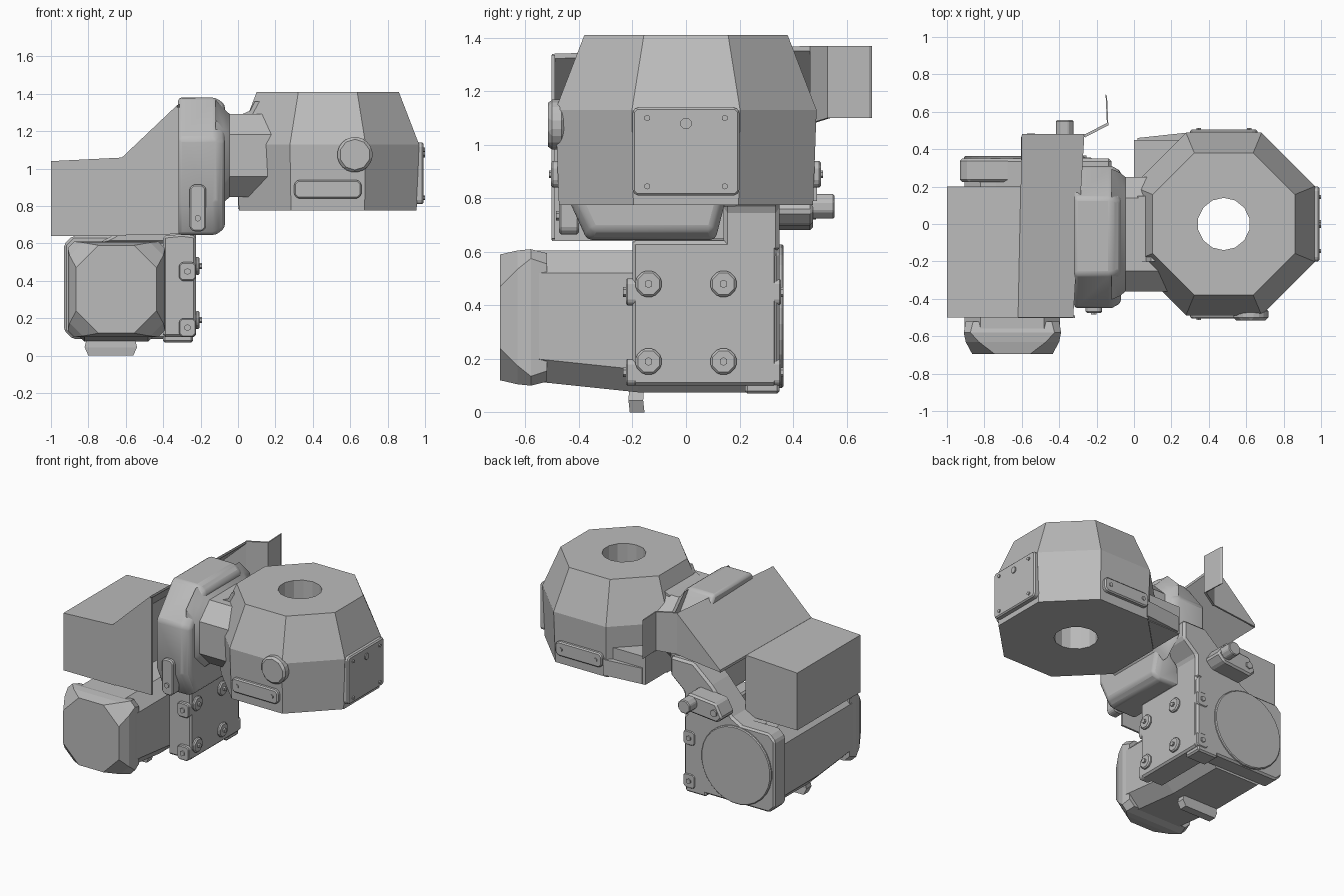
import bpy, bmesh, math

old = bpy.data.objects.get("Cube")
if old:
    bpy.data.objects.remove(old, do_unlink=True)

metal = bpy.data.materials.new("plain_grey_metal")
metal.use_nodes = True
GREY = (0.5, 0.5, 0.5, 1)
metal.diffuse_color = GREY
metal.node_tree.nodes["Principled BSDF"].inputs["Base Color"].default_value = GREY


def place(axis, u, v, w):
    """Map profile coordinates u, v and depth w to space."""
    return {"x": (w, u, v), "y": (u, w, v), "z": (u, v, w)}[axis]


def loft(name, rings, bevel=0, segments=1, smooth=0):
    bm = bmesh.new()
    loops = [[bm.verts.new(p) for p in ring] for ring in rings]
    n = len(loops[0])
    for a, b in zip(loops, loops[1:]):
        for i in range(n):
            j = (i + 1) % n
            bm.faces.new((a[i], a[j], b[j], b[i]))
    bm.faces.new(loops[0][::-1])
    bm.faces.new(loops[-1])
    bmesh.ops.recalc_face_normals(bm, faces=bm.faces)
    mesh = bpy.data.meshes.new(name)
    bm.to_mesh(mesh)
    bm.free()
    mesh.materials.append(metal)
    obj = bpy.data.objects.new(name, mesh)
    bpy.context.collection.objects.link(obj)
    if bevel:
        mod = obj.modifiers.new("edge", "BEVEL")
        mod.width, mod.segments = bevel, segments
        mod.limit_method = "ANGLE"
    if smooth:
        bpy.ops.object.select_all(action="DESELECT")
        obj.select_set(True)
        bpy.context.view_layer.objects.active = obj
        bpy.ops.object.shade_smooth_by_angle(angle=math.radians(smooth))
    return obj


def prism(name, axis, pts, lo, hi, **kw):
    return loft(name, [[place(axis, u, v, w) for u, v in pts] for w in (lo, hi)], **kw)


def box(name, x, y, z, **kw):
    pts = [(x[0], y[0]), (x[1], y[0]), (x[1], y[1]), (x[0], y[1])]
    return prism(name, "z", pts, z[0], z[1], **kw)


def ngon(n, r, u=0, v=0, turn=0.5):
    return [(u + r * math.cos((i + turn) * math.tau / n),
             v + r * math.sin((i + turn) * math.tau / n)) for i in range(n)]


def disc(name, axis, u, v, lo, hi, r, n=8, **kw):
    return prism(name, axis, ngon(n, r, u, v), lo, hi, **kw)


def cut_square(u, v, hu, hv, c):
    """Rectangle with clipped corners."""
    pts = []
    for su, sv in ((1, 1), (-1, 1), (-1, -1), (1, -1)):
        pair = [(u + su * hu, v + sv * (hv - c)), (u + su * (hu - c), v + sv * hv)]
        pts += pair if su * sv > 0 else pair[::-1]
    return pts


# Eight-sided head with a bore through the middle
HX = 0.48
k = 1 / math.cos(math.pi / 8)
head = loft("head_housing", [[(x, y, z) for x, y in ngon(8, a * k, HX)]
            for a, z in ((0.475, 0.775), (0.488, 1.13), (0.38, 1.41))])
cutter = disc("bore_cutter", "z", HX, 0, 0.6, 1.6, 0.14, 14)
cutter.hide_render = True
cutter.hide_viewport = True
bore = head.modifiers.new("bore", "BOOLEAN")
bore.object, bore.solver = cutter, "EXACT"

# Plates and bolts around the head
prism("head_end_plate", "x", cut_square(0, 0.975, 0.2, 0.165, 0.015), 0.94, 0.992, bevel=0.008)
for y in (-0.145, 0.145):
    for z in (0.845, 1.1):
        disc("end_plate_bolt", "x", y, z, 0.98, 1.0, 0.012, 6)
disc("end_plate_plug", "x", 0, 1.08, 0.98, 1.0, 0.022)
for side, label in ((-1, "front"), (1, "back")):
    prism(label + "_head_bar", "y", cut_square(0.48, 0.89, 0.18, 0.05, 0.02),
          side * 0.46, side * 0.505, bevel=0.008)
    for x in (0.345, 0.615):
        disc(label + "_bar_bolt", "y", x, 0.89, side * 0.5, side * 0.512, 0.014, 6)
disc("front_head_cap", "y", 0.625, 1.075, -0.515, -0.45, 0.098, 10, bevel=0.015)

# Waisted neck joining the head to the yoke
loft("neck", [[place("x", u, v, x) for u, v in cut_square(-0.055, 1.07, hy, hz, 0.11)]
     for x, hy, hz in ((-0.12, 0.35, 0.3), (-0.075, 0.33, 0.25), (-0.045, 0.305, 0.222),
                       (0.03, 0.305, 0.222), (0.25, 0.305, 0.222))], smooth=35)
prism("neck_top_flare", "y", [(0.02, 1.25), (0.02, 1.29), (0.065, 1.31), (0.09, 1.36), (0.16, 1.36), (0.16, 1.25)],
      -0.2, 0.15)
box("neck_rear_block", (0.0, 0.25), (0.15, 0.45), (0.785, 0.98))
prism("neck_gusset", "z", [(0.02, 0.46), (0.3, 0.49), (0.28, 0.45), (0.02, 0.45)], 0.79, 0.9)

# Yoke arch
arch = [(-0.45, 0.82), (-0.45, 1.16), (-0.27, 1.38), (0.14, 1.38), (0.31, 1.16),
        (0.31, 0.95), (0.15, 0.8), (0.11, 0.645), (-0.37, 0.645)]
shrunk = [(-0.07 + (y + 0.07) * 0.93, 1.02 + (z - 1.02) * 0.9) for y, z in arch]
loft("yoke", [[(x, y, z) for y, z in ring] for x, ring in
     ((-0.32, arch), (-0.12, arch), (-0.07, shrunk))], bevel=0.018, segments=2, smooth=35)
prism("yoke_front_tab", "y", cut_square(-0.215, 0.79, 0.045, 0.125, 0.02), -0.475, -0.4, bevel=0.008)
disc("yoke_tab_bolt", "y", -0.215, 0.735, -0.485, -0.46, 0.018, 6)

# Gearbox: bolted side flange, thick back plate and raised shoulder
prism("gearbox_flange", "y", [(-0.4, 0.1), (-0.4, 0.64), (-0.3, 0.65), (-0.225, 0.64), (-0.225, 0.1)],
      -0.2, 0.34, bevel=0.012)
prism("gearbox_shoulder", "y", [(-0.75, 0.6), (-0.6, 0.68), (-0.44, 0.86), (-0.3, 0.98), (-0.12, 0.98),
                                (-0.12, 0.85), (-0.225, 0.76), (-0.225, 0.6)], 0.14, 0.35, bevel=0.015)
prism("gearbox_back_plate", "y", cut_square(-0.58, 0.365, 0.35, 0.275, 0.045), 0.225, 0.35, bevel=0.012)
disc("gearbox_back_disc", "y", -0.64, 0.36, 0.34, 0.364, 0.27, 28, bevel=0.006)
for y in (-0.14, 0.14):
    for z in (0.19, 0.48):
        disc("flange_bolt", "x", y, z, -0.23, -0.205, 0.052, bevel=0.008)
        disc("flange_bolt_core", "x", y, z, -0.21, -0.193, 0.016, 6)
for y0, y1, tip in ((-0.225, -0.16, -0.235), (0.31, 0.355, 0.365)):
    for z in (0.15, 0.45):
        prism("gearbox_corner_tab", "y", cut_square(-0.27, z, 0.045, 0.05, 0.015), y0, y1, bevel=0.006)
        disc("corner_tab_bolt", "y", -0.27, z, min(tip, y1), max(tip, y0), 0.018, 6)
box("gearbox_bottom_lug", (-0.4, -0.24), (0.22, 0.35), (0.07, 0.12), bevel=0.01)

# Motor: long body reaching the back plate, faceted cap, and foot
loft("motor_body", [[place("y", u, v, y) for u, v in cut_square(-0.65, zc, 0.255, hz, 0.085)]
     for y, zc, hz in ((0.24, 0.34, 0.265), (-0.18, 0.34, 0.265), (-0.56, 0.36, 0.245))])
loft("motor_cap", [[place("y", u, v, y) for u, v in cut_square(-0.65, 0.355, hx, hz, c)]
     for y, hx, hz, c in ((-0.52, 0.25, 0.24, 0.04), (-0.58, 0.26, 0.255, 0.035),
                          (-0.63, 0.25, 0.25, 0.07), (-0.695, 0.215, 0.235, 0.12))])
loft("motor_foot", [[(x, y + dy, z) for x, y in
     ((-0.68 - hx, -0.2), (-0.68 + hx, -0.2), (-0.68 + hx, -0.145), (-0.68 - hx, -0.145))]
     for z, hx, dy in ((0.0, 0.12, -0.01), (0.045, 0.14, -0.015), (0.13, 0.12, -0.01))])

# Rear lever
prism("rear_lever", "y", [(-0.61, 0.72), (-0.57, 0.68), (-0.35, 0.7), (-0.3, 0.75),
                          (-0.35, 0.83), (-0.56, 0.81)], 0.33, 0.475, bevel=0.012)
disc("rear_lever_pin", "y", -0.37, 0.77, 0.46, 0.555, 0.05, 8, bevel=0.006)
disc("rear_lever_bolt", "y", -0.55, 0.745, 0.47, 0.485, 0.025, 6)

# Supply box, open chute and curled flap
prism("supply_box", "y", [(-1.0, 0.64), (-0.6, 0.64), (-0.6, 1.06), (-1.0, 1.04)], -0.5, 0.2)
prism("chute_front_plate", "y", [(-0.62, 0.645), (-0.315, 0.65), (-0.315, 1.335), (-0.62, 1.05)], -0.503, -0.49)
loft("chute_slope", [[(x0, y, 1.06), (x1, y, z1), (x1, y, z1 - 0.018), (x0, y, 1.042)]
     for y, x0, x1, z1 in ((-0.5, -0.62, -0.325, 1.34), (0.48, -0.6, -0.265, 1.37))])
prism("chute_back_plate", "y", [(-0.6, 1.045), (-0.265, 1.08), (-0.265, 1.365)], 0.468, 0.48)
loft("chute_flap", [[(x, y, lo), (x, y, 1.37), (x + 0.008, y - 0.012, 1.37), (x + 0.008, y - 0.012, lo)]
     for x, y, lo in ((-0.27, 0.475, 1.08), (-0.145, 0.54, 1.1), (-0.152, 0.695, 1.1))])
